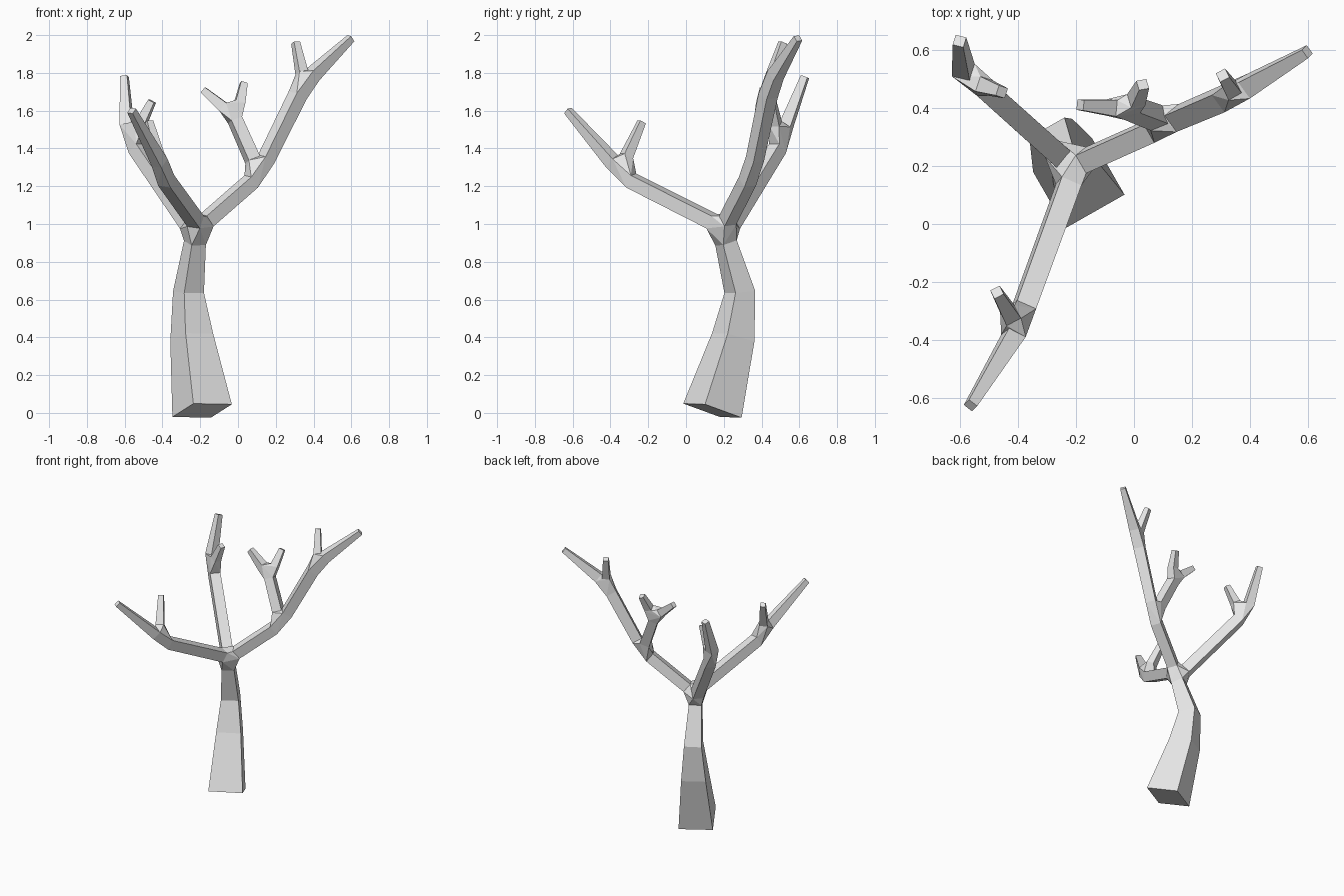
import bpy
import bmesh
from mathutils import Vector

if "Cube" in bpy.data.objects:
    bpy.data.objects.remove(bpy.data.objects["Cube"], do_unlink=True)

bm = bmesh.new()


def tube(points, ref, cap_start=False, cap_end=False):
    """Square tube through (x, y, z, half width) points; returns its end rings."""
    centres = [Vector(p[:3]) for p in points]
    side = Vector(ref)
    rings = []
    for i, c in enumerate(centres):
        before = centres[max(i - 1, 0)]
        after = centres[min(i + 1, len(centres) - 1)]
        direction = (after - before).normalized()
        side = (side - direction * side.dot(direction)).normalized()
        across = direction.cross(side)
        h = points[i][3]
        rings.append([bm.verts.new(c + (side * a + across * b) * h)
                      for a, b in ((1, 1), (-1, 1), (-1, -1), (1, -1))])
    for low, high in zip(rings, rings[1:]):
        for k in range(4):
            n = (k + 1) % 4
            bm.faces.new((low[k], low[n], high[n], high[k]))
    if cap_start:
        bm.faces.new(rings[0][::-1])
    if cap_end:
        bm.faces.new(rings[-1])
    return rings[0], rings[-1]


def joint(*rings):
    """Faceted knuckle that joins the open ends of several tubes."""
    verts = [v for r in rings for v in r]
    middle = sum((v.co for v in verts), Vector()) / len(verts)
    hull = bmesh.ops.convex_hull(bm, input=verts, use_existing_faces=False)
    faces = {f for f in hull["geom"] if isinstance(f, bmesh.types.BMFace)}
    inner = []
    for f in faces:
        f.normal_update()
        if f.normal.dot(f.calc_center_median() - middle) < 0:
            f.normal_flip()
        if any(all(v in r for v in f.verts) for r in rings):
            inner.append(f)
    bmesh.ops.delete(bm, geom=inner, context="FACES")


UP = (0, 0, 1)

# Trunk
_, trunk_top = tube([(-0.19, 0.14, 0.012, 0.117), (-0.245, 0.25, 0.4, 0.084),
                     (-0.262, 0.285, 0.64, 0.06), (-0.228, 0.212, 0.9, 0.043)],
                    (0.87, 0.5, 0), cap_start=True)

# Front right branch and its twig
front_start, front_end = tube([(-0.225, 0.135, 1.015, 0.037),
                               (-0.38, -0.29, 1.23, 0.036)], (0.15, 0, 1))
front_upper, _ = tube([(-0.415, -0.385, 1.325, 0.033),
                       (-0.563, -0.625, 1.6, 0.018)], (0.15, 0, 1), cap_end=True)
front_twig, _ = tube([(-0.425, -0.315, 1.36, 0.028),
                      (-0.472, -0.235, 1.54, 0.018)], (1, 0.5, 0), cap_end=True)
joint(front_end, front_upper, front_twig)

# Rear right branch and its twig
rear_start, rear_end = tube([(-0.262, 0.24, 1.0, 0.037),
                             (-0.535, 0.485, 1.4, 0.036)], UP)
rear_upper, _ = tube([(-0.588, 0.53, 1.52, 0.032),
                      (-0.601, 0.63, 1.78, 0.019)], (1, -0.3, 0), cap_end=True)
rear_twig, _ = tube([(-0.515, 0.475, 1.53, 0.027),
                     (-0.455, 0.455, 1.65, 0.018)], UP, cap_end=True)
joint(rear_end, rear_upper, rear_twig)

# Left branch, in three lengths
left_start, left_end = tube([(-0.165, 0.22, 1.02, 0.036),
                             (0.07, 0.325, 1.225, 0.036)], (0, -0.15, 1))
middle_start, middle_end = tube([(0.15, 0.365, 1.345, 0.035),
                                 (0.315, 0.435, 1.68, 0.037)], (0, -0.15, 1))
left_upper, _ = tube([(0.395, 0.475, 1.79, 0.034),
                      (0.597, 0.593, 1.983, 0.018)], (0, -0.15, 1), cap_end=True)
left_twig, _ = tube([(0.338, 0.46, 1.8, 0.026),
                     (0.305, 0.512, 1.96, 0.018)], (1, 0.5, 0), cap_end=True)
joint(middle_end, left_upper, left_twig)

# Forked side branch
side_start, side_end = tube([(0.078, 0.365, 1.34, 0.034),
                             (-0.015, 0.4, 1.55, 0.032)], (1, 0.3, 0))
joint(left_end, middle_start, side_start)
fork_right, _ = tube([(-0.078, 0.4, 1.62, 0.028),
                      (-0.185, 0.41, 1.71, 0.018)], UP, cap_end=True)
fork_left, _ = tube([(0.008, 0.428, 1.64, 0.026),
                     (0.03, 0.48, 1.745, 0.018)], (1, 0.3, 0), cap_end=True)
joint(side_end, fork_right, fork_left)

# Crown of the trunk, where the branches meet
joint(trunk_top, front_start, rear_start, left_start)

mesh = bpy.data.meshes.new("bare_tree")
bm.to_mesh(mesh)
bm.free()
tree = bpy.data.objects.new("bare_tree", mesh)
bpy.context.collection.objects.link(tree)

# Pale grey bark
GREY = (0.8, 0.8, 0.8, 1)
bark = bpy.data.materials.new("pale_grey_bark")
bark.use_nodes = True
bark.diffuse_color = GREY
bark.node_tree.nodes["Principled BSDF"].inputs["Base Color"].default_value = GREY
mesh.materials.append(bark)
